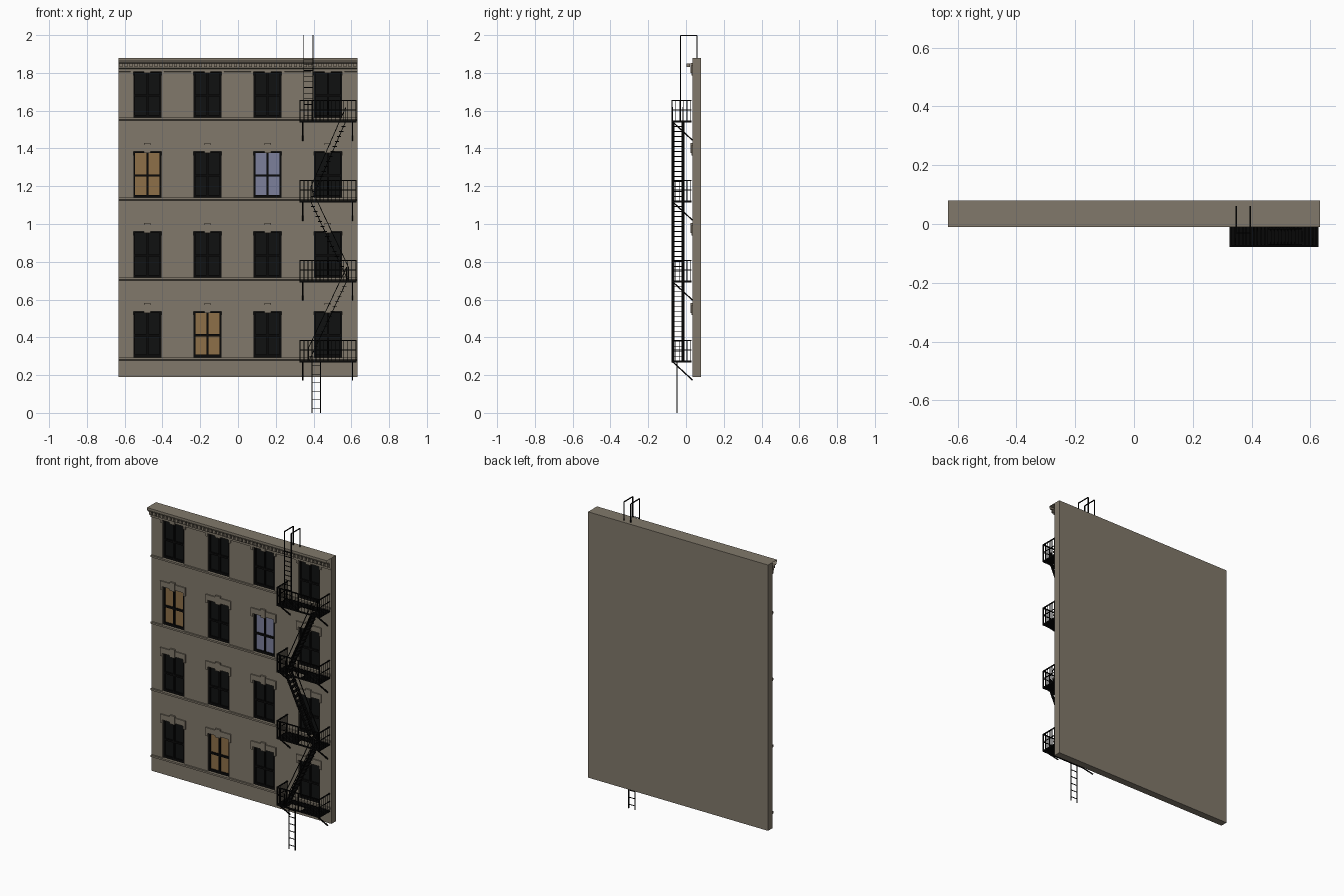
import bpy, bmesh
from mathutils import Vector, Matrix

cube = bpy.data.objects.get("Cube")
if cube:
    bpy.data.objects.remove(cube)


def material(name, rgb):
    m = bpy.data.materials.new(name)
    m.use_nodes = True
    m.diffuse_color = (*rgb, 1)
    m.node_tree.nodes["Principled BSDF"].inputs["Base Color"].default_value = (*rgb, 1)
    return m


STONE = material("warm grey stone", (0.22, 0.19, 0.145))
IRON = material("black iron", (0.002, 0.002, 0.002))
FRAME = material("black window frame", (0.003, 0.003, 0.003))
DARK = material("dark glass", (0.005, 0.0055, 0.0055))
AMBER = material("amber lit glass", (0.27, 0.16, 0.065))
BLUE = material("blue lit glass", (0.2, 0.215, 0.33))


class Part:
    """Collects boxes, bars and sheets into one mesh object."""

    def __init__(self):
        self.bm = bmesh.new()

    def box(self, x, y, z):
        lo, hi = Vector((x[0], y[0], z[0])), Vector((x[1], y[1], z[1]))
        mat = Matrix.Translation((lo + hi) / 2) @ Matrix.Diagonal((*(hi - lo), 1))
        bmesh.ops.create_cube(self.bm, size=1, matrix=mat)

    def bar(self, p, q, w=0.005, d=None):
        p, q = Vector(p), Vector(q)
        turn = (q - p).to_track_quat("Z", "Y").to_matrix().to_4x4()
        size = Matrix.Diagonal((w, d or w, (q - p).length, 1))
        bmesh.ops.create_cube(self.bm, size=1, matrix=Matrix.Translation((p + q) / 2) @ turn @ size)

    def sheet(self, profile, x0, x1):
        """Open moulding: a (y, z) profile swept along x."""
        rows = [[self.bm.verts.new((x, y, z)) for y, z in profile] for x in (x0, x1)]
        for i in range(len(profile) - 1):
            self.bm.faces.new((rows[0][i], rows[0][i + 1], rows[1][i + 1], rows[1][i]))

    def done(self, name, mat):
        mesh = bpy.data.meshes.new(name)
        self.bm.to_mesh(mesh)
        self.bm.free()
        mesh.materials.append(mat)
        ob = bpy.data.objects.new(name, mesh)
        bpy.context.collection.objects.link(ob)
        return ob


HALF, FACE, BACK = 0.633, 0.035, 0.08
BASES = [0.273 + 0.4233 * i for i in range(4)]      # landing heights
COLUMNS = [-0.48 + 0.3185 * i for i in range(4)]    # window centres
W = 0.074                                           # half window width
GLASS_Y = 0.055
LIT = {(0, 1): "amber", (2, 0): "amber", (2, 2): "blue"}

# Wall with recessed window openings
wall_part, cut_part = Part(), Part()
wall_part.box((-HALF, HALF), (FACE, BACK), (0.19, 1.88))
for b in BASES:
    for x in COLUMNS:
        cut_part.box((x - W, x + W), (0, GLASS_Y), (b + 0.021, b + 0.264))
wall = wall_part.done("wall", STONE)
cutter = cut_part.done("window_cutter", STONE)
cutter.hide_render = True
mod = wall.modifiers.new("openings", "BOOLEAN")
mod.operation, mod.solver, mod.object = "DIFFERENCE", "EXACT", cutter
bpy.context.view_layer.objects.active = wall
bpy.ops.object.modifier_apply(modifier=mod.name)
bpy.data.objects.remove(cutter)

# Windows and their stone hoods
frames, hoods = Part(), Part()
panes = {"dark": Part(), "amber": Part(), "blue": Part()}
for r, b in enumerate(BASES):
    lo, hi = b + 0.021, b + 0.264
    mid = (lo + hi) / 2 - 0.005
    for c, x in enumerate(COLUMNS):
        panes[LIT.get((r, c), "dark")].box((x - W, x + W), (GLASS_Y - 0.004, GLASS_Y), (lo, hi))
        y = (0.042, GLASS_Y - 0.002)
        for s in (-1, 1):
            edge = sorted((x + s * W, x + s * (W - 0.01)))
            frames.box(edge, y, (lo, hi))
            ear = sorted((x + s * W, x + s * 0.088))
            hoods.box(ear, (0.028, FACE), (hi - 0.02, hi))
        frames.box((x - W, x + W), y, (lo, lo + 0.014))
        frames.box((x - W, x + W), y, (hi - 0.008, hi))
        frames.box((x - W, x + W), y, (mid - 0.006, mid + 0.006))
        frames.box((x - 0.005, x + 0.005), y, (lo, hi))
        hoods.box((x - 0.088, x + 0.088), (0.028, FACE), (hi, hi + 0.034))
        hoods.box((x - 0.017, x + 0.017), (0.024, FACE), (hi - 0.008, hi + 0.046))
frames.done("window_frames", FRAME)
hoods.done("window_hoods", STONE)
for key, mat in (("dark", DARK), ("amber", AMBER), ("blue", BLUE)):
    panes[key].done(key + "_panes", mat)

# Belt courses, cornice and dentils
bands = Part()
for b in BASES:
    bands.sheet([(FACE, b + 0.021), (0.024, b + 0.021), (0.024, b + 0.01), (FACE, b + 0.004)], -HALF, HALF)
bands.done("belt_courses", STONE)
cornice = Part()
cornice.sheet([(FACE, 1.88), (-0.01, 1.88), (-0.01, 1.868), (0.0, 1.852), (0.018, 1.85),
               (0.018, 1.825), (0.027, 1.82), (0.027, 1.807), (FACE, 1.805)], -HALF, HALF)
cornice.done("cornice", STONE)
dentils = Part()
count = 48
for i in range(count):
    x = -HALF + (i + 0.5) * 2 * HALF / count
    dentils.box((x - 0.008, x + 0.008), (0.002, 0.02), (1.832, 1.851))
dentils.done("dentils", STONE)

# Fire escape landings, railings and brackets
X0, X1, Y0, Y1 = 0.325, 0.627, -0.078, 0.028
landings, railings, brackets = Part(), Part(), Part()
HOLES = [(0.385, 0.49), (0.455, 0.56), (0.385, 0.49), (0.455, 0.56)]
for r, b in enumerate(BASES):
    z = (b - 0.004, b + 0.002)
    for y in (Y0, Y1 - 0.006):
        landings.box((X0, X1), (y, y + 0.006), (b - 0.005, b + 0.004))
    for x in (X0, X1 - 0.006):
        landings.box((x, x + 0.006), (Y0, Y1), (b - 0.005, b + 0.004))
    step = 0.0125
    for i in range(24):
        x = X0 + 0.002 + i * step - (r % 2) * step / 2
        x = max(x, X0)
        in_hole = HOLES[r][0] < x + step / 2 < HOLES[r][1]
        for y in ([(Y0, -0.07), (-0.014, Y1)] if in_hole else [(Y0, Y1)]):
            landings.box((x, x + 0.0105), y, z)
    for h, w in ((0.11, 0.006), (0.06, 0.004)):
        railings.bar((X0, Y0 + 0.003, b + h), (X1, Y0 + 0.003, b + h), w)
        for x in (X0 + 0.003, X1 - 0.003):
            railings.bar((x, Y0, b + h), (x, Y1, b + h), w)
    for i in range(15):
        x = X0 + 0.003 + i * (X1 - X0 - 0.006) / 14
        railings.bar((x, Y0 + 0.003, b), (x, Y0 + 0.003, b + 0.11), 0.006 if i % 7 == 0 else 0.0035)
    for i in range(1, 6):
        y = Y0 + 0.003 + i * (Y1 - Y0 - 0.006) / 5
        for x in (X0 + 0.003, X1 - 0.003):
            railings.bar((x, y, b), (x, y, b + 0.11), 0.0035)
    for x in (0.342, 0.606):
        brackets.bar((x, -0.07, b - 0.003), (x, FACE, b - 0.1), 0.007)
landings.done("landings", IRON)
railings.done("landing_railings", IRON)
brackets.done("landing_brackets", IRON)

# Zigzag stairs between landings
stairs = Part()
ENDS = [(0.375, 0.575), (0.585, 0.385), (0.385, 0.57)]
for (xa, xb), za, zb in zip(ENDS, BASES, BASES[1:]):
    for y in (-0.07, -0.016):
        stairs.bar((xa, y, za), (xb, y, zb), 0.016, 0.004)
        stairs.bar((xa, y, za + 0.075), (xb, y, zb + 0.075), 0.004)
        for x, z in ((xa, za), (xb, zb)):
            stairs.bar((x, y, z), (x, y, z + 0.075), 0.004)
    for i in range(1, 16):
        t = i / 16
        x, z = xa + (xb - xa) * t, za + (zb - za) * t
        stairs.box((x - 0.011, x + 0.011), (-0.07, -0.016), (z - 0.002, z + 0.002))
stairs.done("stairs", IRON)


# Drop ladder below, roof ladder with rails hooked over the parapet
def rungs(part, x0, x1, y, z0, z1, step):
    z = z0
    while z < z1:
        part.bar((x0, y, z), (x1, y, z), 0.0035)
        z += step


drop = Part()
for x in (0.392, 0.437):
    drop.bar((x, -0.048, 0), (x, -0.048, BASES[0]), 0.005)
rungs(drop, 0.392, 0.437, -0.048, 0.025, BASES[0], 0.045)
drop.done("drop_ladder", IRON)

roof = Part()
for x in (0.348, 0.396):
    path = [(x, -0.03, BASES[3]), (x, -0.03, 1.9975), (x, 0.058, 1.9975), (x, 0.058, 1.88)]
    for p, q in zip(path, path[1:]):
        roof.bar(p, q, 0.005)
rungs(roof, 0.348, 0.396, -0.03, BASES[3] + 0.03, 1.9, 0.03)
roof.done("roof_ladder", IRON)
